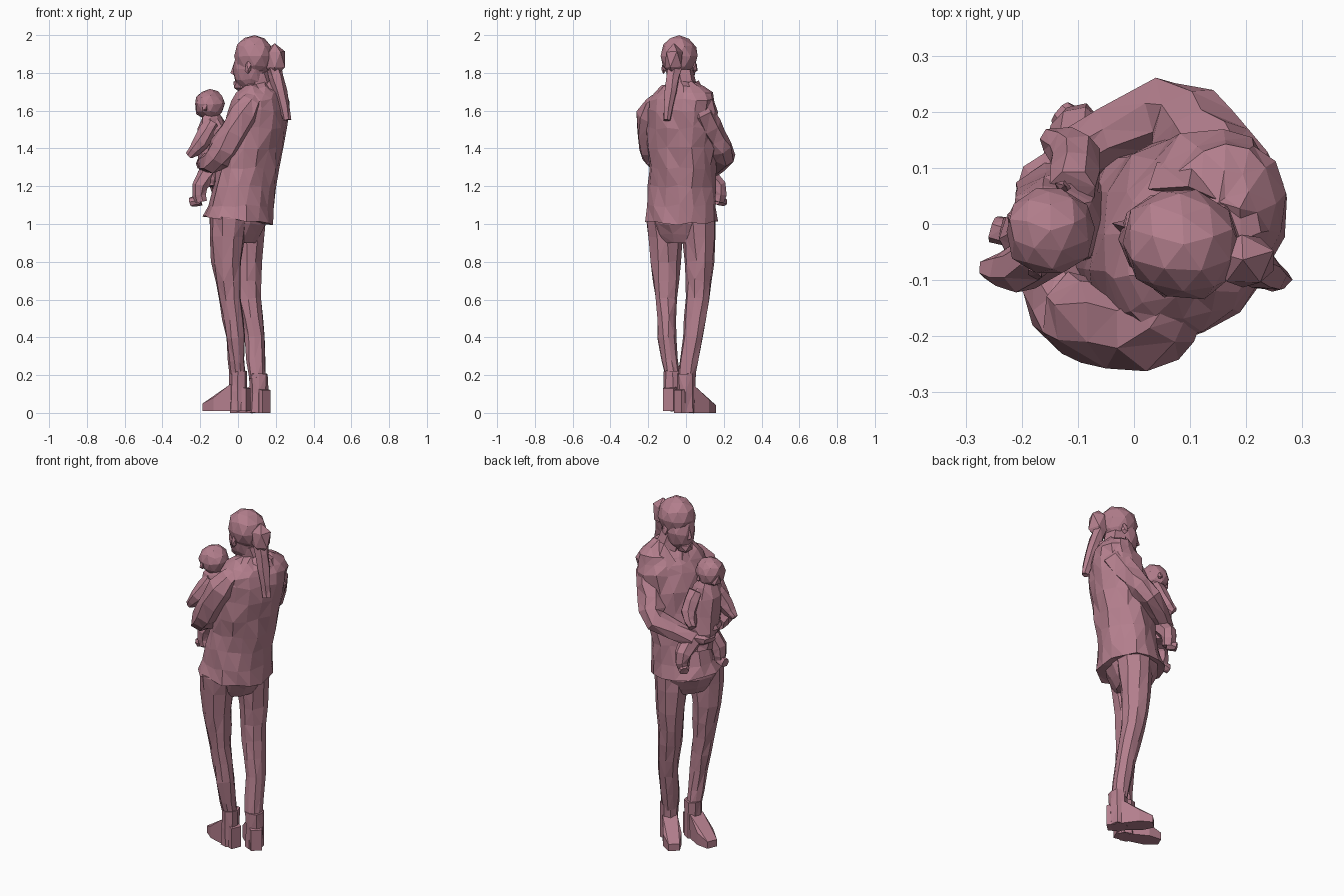
import bpy, bmesh, math, random
from mathutils import Vector, Matrix

random.seed(4)
default_cube = bpy.data.objects.get("Cube")
if default_cube:
    bpy.data.objects.remove(default_cube)

ROSE = (.45, .21, .265, 1)
rose = bpy.data.materials.new("dusty rose")
rose.use_nodes = True
rose.diffuse_color = ROSE
rose.node_tree.nodes["Principled BSDF"].inputs["Base Color"].default_value = ROSE


def finish(name, mesh_builder, roughness):
    """Crumple the surface a little, triangulate and store a flat shaded part."""
    for vert in mesh_builder.verts:
        vert.co += Vector([random.uniform(-roughness, roughness) for axis in "xyz"])
    bmesh.ops.recalc_face_normals(mesh_builder, faces=mesh_builder.faces)
    bmesh.ops.triangulate(mesh_builder, faces=mesh_builder.faces)
    mesh = bpy.data.meshes.new(name)
    mesh_builder.to_mesh(mesh)
    mesh_builder.free()
    mesh.materials.append(rose)
    part = bpy.data.objects.new(name, mesh)
    bpy.context.collection.objects.link(part)
    return part


def skin(name, rings, roughness):
    """Bridge equal rings of points and close both ends."""
    builder = bmesh.new()
    loops = [[builder.verts.new(point) for point in ring] for ring in rings]
    for lower, upper in zip(loops, loops[1:]):
        for i in range(len(lower)):
            builder.faces.new((lower[i - 1], lower[i], upper[i], upper[i - 1]))
    builder.faces.new(loops[0])
    builder.faces.new(loops[-1])
    return finish(name, builder, roughness)


def smooth_path(points):
    """Pass a curve through the points, adding one between each pair."""
    points = [Vector(point) for point in points]
    padded = [points[0], *points, points[-1]]
    path = [points[0]]
    for before, start, end, after in zip(padded, padded[1:], padded[2:], padded[3:]):
        path += [(start + end) * .5 + (start + end - before - after) / 16, end]
    return path


def ring(centre, rotation, depth, width, sides):
    angles = [math.tau * i / sides for i in range(sides)]
    return [centre + rotation @ Vector((depth * math.cos(a), width * math.sin(a), 0)) for a in angles]


def turned(yaw):
    return Matrix.Rotation(math.radians(yaw), 3, 'Z')


def stack(name, bottom, top, sections, yaw, sides, roughness):
    """Level ovals (height, depth, width) along a leaning axis."""
    bottom, top = Vector(bottom), Vector(top)
    rings = []
    for height, depth, width in smooth_path(sections):
        centre = bottom.lerp(top, (height - bottom.z) / (top.z - bottom.z))
        rings.append(ring(centre, turned(yaw), depth, width, sides))
    return skin(name, rings, roughness)


def limb(name, *joints, sides=7, roughness=.004):
    """Untwisted tube through joints given as (x, y, z, radius)."""
    path = smooth_path(joints)
    heading = path[1].xyz - path[0].xyz
    rotation = heading.to_track_quat('Z', 'Y')
    rings = []
    for i, joint in enumerate(path):
        along = path[min(i + 1, len(path) - 1)].xyz - path[max(i - 1, 0)].xyz
        rotation = heading.rotation_difference(along) @ rotation
        heading = along
        rings.append(ring(joint.xyz, rotation, joint.w, joint.w, sides))
    return skin(name, rings, roughness)


def place(origin, yaw, forward, side, up):
    return Vector(origin) + turned(yaw) @ Vector((forward, side, up))


def hull(name, points):
    builder = bmesh.new()
    for point in points:
        builder.verts.new(point)
    result = bmesh.ops.convex_hull(builder, input=builder.verts)
    inside = [item for item in result["geom_interior"] if isinstance(item, bmesh.types.BMVert)]
    bmesh.ops.delete(builder, geom=inside, context='VERTS')
    return finish(name, builder, 0)


def ball(name, centre, size, yaw, detail=2):
    builder = bmesh.new()
    bmesh.ops.create_icosphere(builder, subdivisions=detail, radius=1)
    builder.transform(Matrix.Translation(centre) @ turned(yaw).to_4x4() @ Matrix.Diagonal((*size, 1)))
    return finish(name, builder, .004)


BODY_YAW, HEAD_YAW = 150, 163
SIDES = {"left": 1, "right": -1}

# Jacket, with a hem that dips at the back
jacket = stack("jacket", (0, -.025, 1.02), (.135, -.02, 1.75),
               [(1.02, .18, .2), (1.2, .16, .18), (1.4, .16, .19), (1.6, .145, .2),
                (1.69, .11, .17), (1.75, .06, .07)], BODY_YAW, 16, .009)
hem = min(vert.co.z for vert in jacket.data.vertices) + .03
for vert in jacket.data.vertices:
    if vert.co.z < hem:
        vert.co.z -= vert.co.x / 9

# Collar flaps
for side, sign in SIDES.items():
    hull(side + "_collar", [place((.11, -.01, 1.7), BODY_YAW, forward, sign * out, up)
                            for forward, out, up in ((-.05, .07, .04), (.05, .06, .06), (.11, .02, -.03),
                                                     (.12, .07, -.07), (.06, .09, 0))])

# Trousers
stack("hips", (0, -.02, .9), (0, -.02, 1.1), [(.9, .08, .14), (1, .14, .17), (1.1, .14, .17)],
      BODY_YAW, 12, .004)
limb("left_leg", (-.05, -.115, 1.04, .1), (-.06, -.11, .8, .08), (-.04, -.105, .6, .06),
     (-.015, -.1, .4, .05), (0, -.07, .18, .04), sides=9, roughness=.005)
limb("right_leg", (.05, .06, 1.04, .1), (.05, .07, .8, .08), (.06, .06, .6, .065),
     (.09, .035, .4, .055), (.1, 0, .18, .045), sides=9, roughness=.005)


def boot(name, heel, yaw):
    """Ankle shaft and a foot that lowers from instep to toe."""
    shaft_top = Vector(heel) + Vector((0, 0, .21))
    limb(name + "_shaft", (*heel, .05), (*shaft_top, .05), sides=8)
    hull(name + "_foot", [place(heel, yaw, forward, sign * width, up)
                          for forward, width, top in ((-.06, .03, .12), (.03, .04, .14),
                                                      (.12, .05, .07), (.19, .03, .04))
                          for sign in SIDES.values() for up in (0, top)])


boot("left_boot", (0, -.07, .01), 157)
boot("right_boot", (.11, 0, 0), 133)

# Neck, head and face
limb("neck", (.13, -.01, 1.68, .08), (.1, -.03, 1.8, .065))
skull = (.08, -.035, 1.89)
ball("hair_cap", place(skull, HEAD_YAW, -.005, 0, 0), (.108, .1, .11), HEAD_YAW)
ball("face", place(skull, HEAD_YAW, .02, 0, -.07), (.09, .08, .12), HEAD_YAW)
ball("chin", place(skull, HEAD_YAW, .065, 0, -.155), (.045, .045, .04), HEAD_YAW, 1)
hull("nose", [place(skull, HEAD_YAW, forward, side, up) for forward, side, up in
              ((.1, 0, -.02), (.125, 0, -.09), (.09, .02, -.11), (.09, -.02, -.11))])
for side, sign in SIDES.items():
    ball(side + "_ear", place(skull, HEAD_YAW, 0, sign * .085, -.06), (.02, .015, .035), HEAD_YAW, 1)

# Hair bun and ponytail
ball("hair_bun", (.195, -.065, 1.87), (.06, .055, .09), HEAD_YAW, 1)
limb("ponytail", (.19, -.06, 1.83, .04), (.225, -.08, 1.7, .035), (.26, -.1, 1.55, .02), sides=6)

# Sleeves and hands around the child
limb("left_sleeve", (.09, -.13, 1.67, .05), (.03, -.18, 1.58, .08), (-.08, -.17, 1.4, .08),
     (-.13, -.14, 1.33, .065), (-.17, -.03, 1.32, .045), roughness=.009)
limb("left_hand", (-.17, -.04, 1.32, .03), (-.19, .02, 1.32, .035), (-.17, .08, 1.31, .015))
limb("right_sleeve", (.16, .07, 1.67, .05), (.19, .08, 1.58, .07), (.12, .15, 1.45, .07),
     (.06, .2, 1.36, .065), (-.12, .11, 1.28, .045), roughness=.009)
limb("right_hand", (-.11, .11, 1.28, .03), (-.17, .08, 1.27, .035), (-.2, .02, 1.27, .015))

# Child's body and head
stack("child_body", (-.12, .03, 1.2), (-.14, 0, 1.59),
      [(1.2, .07, .08), (1.3, .09, .09), (1.5, .08, .09), (1.59, .04, .05)], BODY_YAW, 9, .008)
child_head = (-.15, -.01, 1.635)
ball("child_head", child_head, (.08, .08, .08), HEAD_YAW)
ball("child_face", place(child_head, HEAD_YAW, .03, 0, -.03), (.055, .05, .05), HEAD_YAW, 1)
for side, sign in SIDES.items():
    ball("child_%s_ear" % side, place(child_head, HEAD_YAW, 0, sign * .08, -.02),
         (.015, .01, .02), HEAD_YAW, 1)

# Child's arms, legs and feet
limb("child_left_arm", (-.14, -.04, 1.53, .045), (-.2, -.08, 1.43, .045), (-.26, -.08, 1.36, .02))
limb("child_right_arm", (-.11, .06, 1.53, .045), (-.1, .12, 1.43, .045), (-.15, .15, 1.36, .025))
for side, hip, ankle, toe in (("left", (-.14, 0), (-.2, -.02), (-.25, -.01)),
                              ("right", (-.11, .08), (-.1, .17), (-.13, .2))):
    limb("child_%s_leg" % side, (*hip, 1.28, .06), (*ankle, 1.2, .045), (*ankle, 1.12, .035))
    limb("child_%s_foot" % side, (*ankle, 1.13, .03), (*toe, 1.115, .025))
